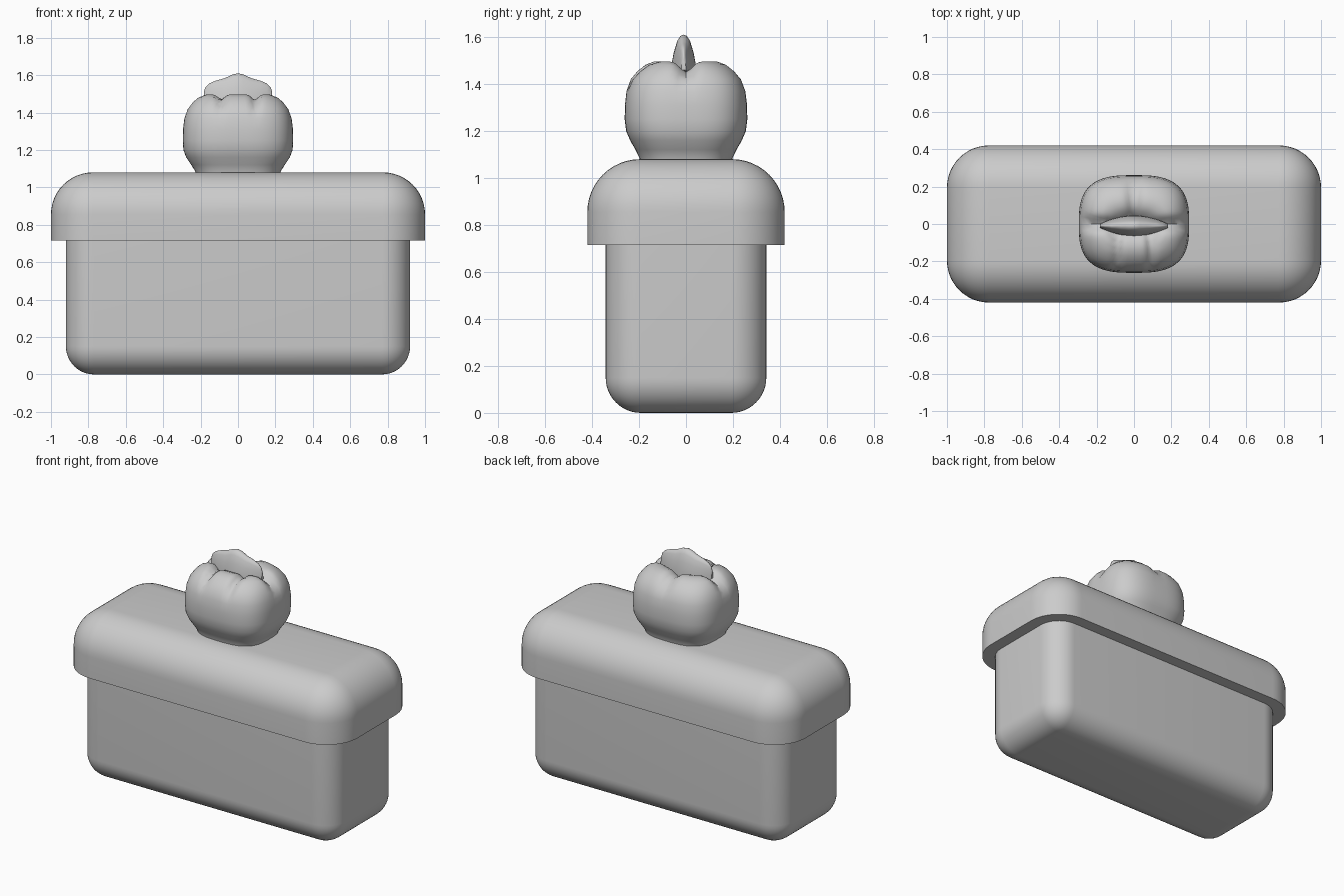
import bpy, bmesh
from math import cos, sin, pi, exp

if "Cube" in bpy.data.objects:
    bpy.data.objects.remove(bpy.data.objects["Cube"])


def finish(name, bm, angle=0.6):
    bmesh.ops.recalc_face_normals(bm, faces=bm.faces)
    me = bpy.data.meshes.new(name)
    bm.to_mesh(me)
    bm.free()
    ob = bpy.data.objects.new(name, me)
    bpy.context.collection.objects.link(ob)
    bpy.ops.object.select_all(action='DESELECT')
    bpy.context.view_layer.objects.active = ob
    ob.select_set(True)
    bpy.ops.object.shade_smooth_by_angle(angle=angle)
    return ob


def rounded_box(name, hx, hy, z0, z1, radius, flat_z):
    """Box with every edge rounded except those lying on the plane flat_z."""
    bm = bmesh.new()
    bmesh.ops.create_cube(bm, size=1)
    for v in bm.verts:
        v.co = (v.co.x * 2 * hx, v.co.y * 2 * hy, z1 if v.co.z > 0 else z0)
    edges = [e for e in bm.edges
             if not all(abs(v.co.z - flat_z) < 1e-4 for v in e.verts)]
    bmesh.ops.bevel(bm, geom=edges, offset=radius, offset_type='OFFSET',
                    segments=12, profile=0.5, affect='EDGES')
    return finish(name, bm)


def loft(name, rings):
    """Skin closed rings of points and cap both ends."""
    bm = bmesh.new()
    vs = [[bm.verts.new(p) for p in r] for r in rings]
    n = len(rings[0])
    for a, b in zip(vs, vs[1:]):
        for i in range(n):
            j = (i + 1) % n
            bm.faces.new((a[i], a[j], b[j], b[i]))
    bm.faces.new(vs[0])
    bm.faces.new(vs[-1])
    return finish(name, bm, 1.0)


# Box body and overhanging lid
rounded_box("body", 0.92, 0.342, 0.0, 0.80, 0.15, 0.80)
rounded_box("lid", 1.0, 0.42, 0.715, 1.08, 0.225, 0.715)

# Lobed knob: half width, half depth, height
PROFILE = [(.225, .195, 1.06), (.228, .198, 1.085), (.25, .215, 1.12),
           (.277, .238, 1.16), (.292, .255, 1.20), (.295, .261, 1.25),
           (.294, .260, 1.31), (.287, .253, 1.37), (.270, .235, 1.42),
           (.245, .206, 1.455), (.215, .172, 1.482), (.18, .135, 1.496),
           (.145, .10, 1.496), (.11, .07, 1.485), (.07, .045, 1.468),
           (.03, .02, 1.46), (.004, .003, 1.458)]


def power(v, p):
    return abs(v) ** p * (1 if v > 0 else -1)


def groove(x, y):
    """Depth of the creases running over the knob top."""
    d = 0.045 * exp(-(y / 0.035) ** 2)
    if y > 0:
        d += 0.03 * exp(-(x / 0.035) ** 2)
    else:
        d += 0.03 * exp(-((abs(x) - 0.09) / 0.022) ** 2)
    return d


rings = []
for hx, hy, z in PROFILE:
    fade = min(1, max(0, (z - 1.36) / 0.1))
    ring = []
    for i in range(96):
        a = 2 * pi * i / 96
        x, y = hx * power(cos(a), 0.68), hy * power(sin(a), 0.68)
        ring.append((x, y, z - fade * groove(x, y)))
    rings.append(ring)
loft("knob", rings)

# Upright crest on top: lens-shaped plan, peaked outline
OUTLINE = [(0, 1.61), (.03, 1.603), (.07, 1.584), (.12, 1.57),
           (.155, 1.555), (.175, 1.535), (.183, 1.51)]
columns = [(-x, z) for x, z in OUTLINE[:0:-1]] + OUTLINE
rings = []
for x, top in columns:
    thick = 0.006 + 0.05 * (1 - (x / 0.19) ** 2)
    low = 1.42 + 0.04 * (abs(x) / 0.183) ** 2
    side = [(1.0, 0), (.95, .3), (.75, .6), (.5, .85), (.25, .97)]
    ring = [(x, -0.01 - thick * t, low + (top - low) * s) for t, s in side]
    ring.append((x, -0.01, top))
    ring += [(x, -0.01 + thick * t, low + (top - low) * s) for t, s in side[::-1]]
    rings.append(ring)
loft("crest", rings)
